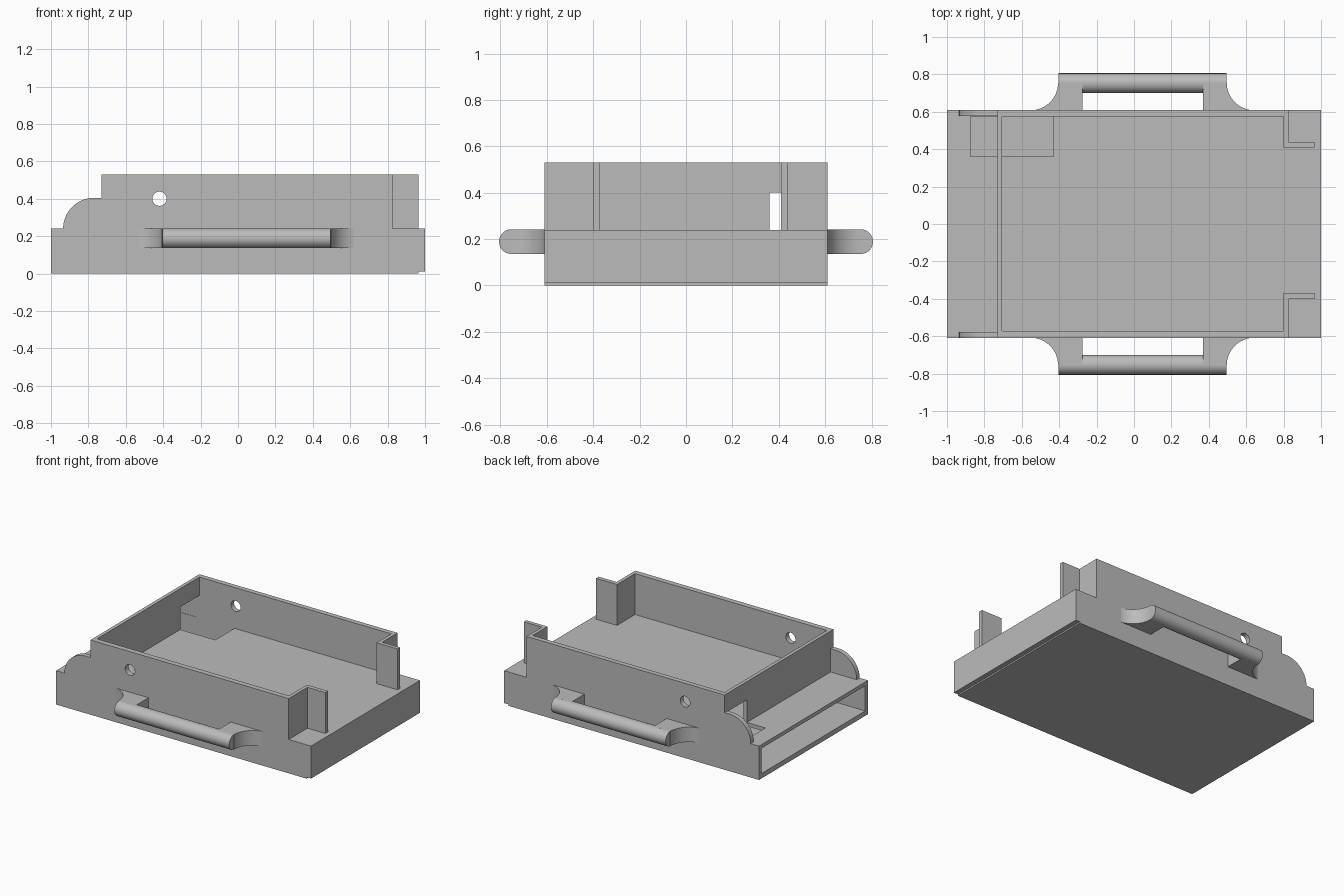
import bpy, bmesh, math
from mathutils import Matrix

if "Cube" in bpy.data.objects:
    bpy.data.objects.remove(bpy.data.objects["Cube"])

grey = bpy.data.materials.new("mid grey")
grey.use_nodes = True
colour = (0.5, 0.5, 0.5, 1)
grey.diffuse_color = colour
grey.node_tree.nodes["Principled BSDF"].inputs["Base Color"].default_value = colour


def finish(name, bm):
    bmesh.ops.recalc_face_normals(bm, faces=bm.faces)
    mesh = bpy.data.meshes.new(name)
    bm.to_mesh(mesh)
    bm.free()
    mesh.materials.append(grey)
    ob = bpy.data.objects.new(name, mesh)
    bpy.context.collection.objects.link(ob)
    return ob


def prism(name, outline, low, high, axis="z"):
    """Extrude an outline of (x, y), or of (x, z) when the axis is y."""
    bm = bmesh.new()
    flat = axis == "z"
    verts = [bm.verts.new((a, b, low) if flat else (a, low, b)) for a, b in outline]
    face = bm.faces.new(verts)
    moved = bmesh.ops.extrude_face_region(bm, geom=[face])["geom"]
    step = (0, 0, high - low) if flat else (0, high - low, 0)
    bmesh.ops.translate(bm, vec=step, verts=[v for v in moved if isinstance(v, bmesh.types.BMVert)])
    return finish(name, bm)


def box(name, x0, x1, y0, y1, z0, z1):
    return prism(name, [(x0, y0), (x1, y0), (x1, y1), (x0, y1)], z0, z1)


def rod(name, start, end, radius, axis, y, z):
    """Cylinder along x or y; y and z place its centre line."""
    bm = bmesh.new()
    bmesh.ops.create_cone(bm, cap_ends=True, segments=48, radius1=radius,
                          radius2=radius, depth=end - start)
    turn = Matrix.Rotation(math.pi / 2, 4, "Y" if axis == "x" else "X")
    place = ((start + end) / 2, y, z) if axis == "x" else (y, (start + end) / 2, z)
    bmesh.ops.transform(bm, matrix=Matrix.Translation(place) @ turn, verts=bm.verts)
    return finish(name, bm)


def cut(target, *cutters):
    for cutter in cutters:
        cutter.hide_render = True
        cutter.hide_set(True)
        mod = target.modifiers.new("cut", "BOOLEAN")
        mod.operation, mod.solver, mod.object = "DIFFERENCE", "EXACT", cutter
    bpy.context.view_layer.update()
    mesh = bpy.data.meshes.new_from_object(
        target.evaluated_get(bpy.context.evaluated_depsgraph_get()))
    target.modifiers.clear()
    target.data = mesh
    for cutter in cutters:
        bpy.data.objects.remove(cutter)


def arc(cx, cy, radius, start, end, steps=16):
    angles = [math.radians(start + (end - start) * i / steps) for i in range(steps + 1)]
    return [(cx + radius * math.cos(a), cy + radius * math.sin(a)) for a in angles]


def smooth(ob):
    bpy.ops.object.select_all(action="DESELECT")
    ob.select_set(True)
    bpy.context.view_layer.objects.active = ob
    bpy.ops.object.shade_smooth_by_angle(angle=math.radians(35))


W, DECK, TOP = 0.61, 0.24, 0.53

# Hollow base with a slot at one end, a deck opening and a bottom step
base = box("base", -1, 1, -W, W, 0, DECK)
cut(base,
    box("slot_cutter", -1.1, 0.965, -0.58, 0.58, 0.035, 0.213),
    box("deck_cutter", -0.875, -0.43, 0.36, 0.575, 0.1, 0.3),
    box("step_cutter", 0.965, 1.1, -0.7, 0.7, -0.1, 0.01))

# Upper tray wall, turned inward at the open end with two flanges
wall = prism("tray_wall", [
    (-0.73, -W), (0.825, -W), (0.825, -0.4), (0.965, -0.4), (0.965, -0.37),
    (0.8, -0.37), (0.8, -0.572), (-0.705, -0.572), (-0.705, 0.575), (0.8, 0.575),
    (0.8, 0.41), (0.965, 0.41), (0.965, 0.438), (0.825, 0.438), (0.825, W), (-0.73, W)],
    DECK, TOP)
cut(wall,
    box("passage_cutter", -0.8, -0.65, 0.36, 0.575, 0.2, 0.4),
    rod("hole_cutter", -0.8, 0.8, 0.038, "y", -0.42, 0.4))
smooth(wall)

for side, label in ((-1, "front"), (1, "back")):
    # Rounded fin beside the slotted end
    fin = prism(label + "_fin",
                [(-0.73, DECK), (-0.73, 0.405)] + arc(-0.77, DECK, 0.165, 90, 180),
                side * 0.577, side * W, "y")
    smooth(fin)

    # Handle bar and its two flared legs
    smooth(rod(label + "_handle_bar", -0.405, 0.495, 0.053, "x", side * 0.753, 0.189))
    for end, outer, inner in ((-1, -0.405, -0.275), (1, 0.495, 0.37)):
        flare = arc(outer + end * 0.148, 0.755, 0.147, 90 - end * 90, 90 - end * 90 - end * 90)
        flare = [(outer + end * 0.148 - end * abs(x - outer - end * 0.148), y) for x, y in flare]
        flare = [(x, 0.755 - abs(y - 0.755)) for x, y in flare]
        outline = [(inner, W), (inner, 0.755)] + flare
        leg = prism("%s_handle_leg_%s" % (label, "left" if end > 0 else "right"),
                    [(x, side * y) for x, y in outline], 0.136, 0.242)
        smooth(leg)
